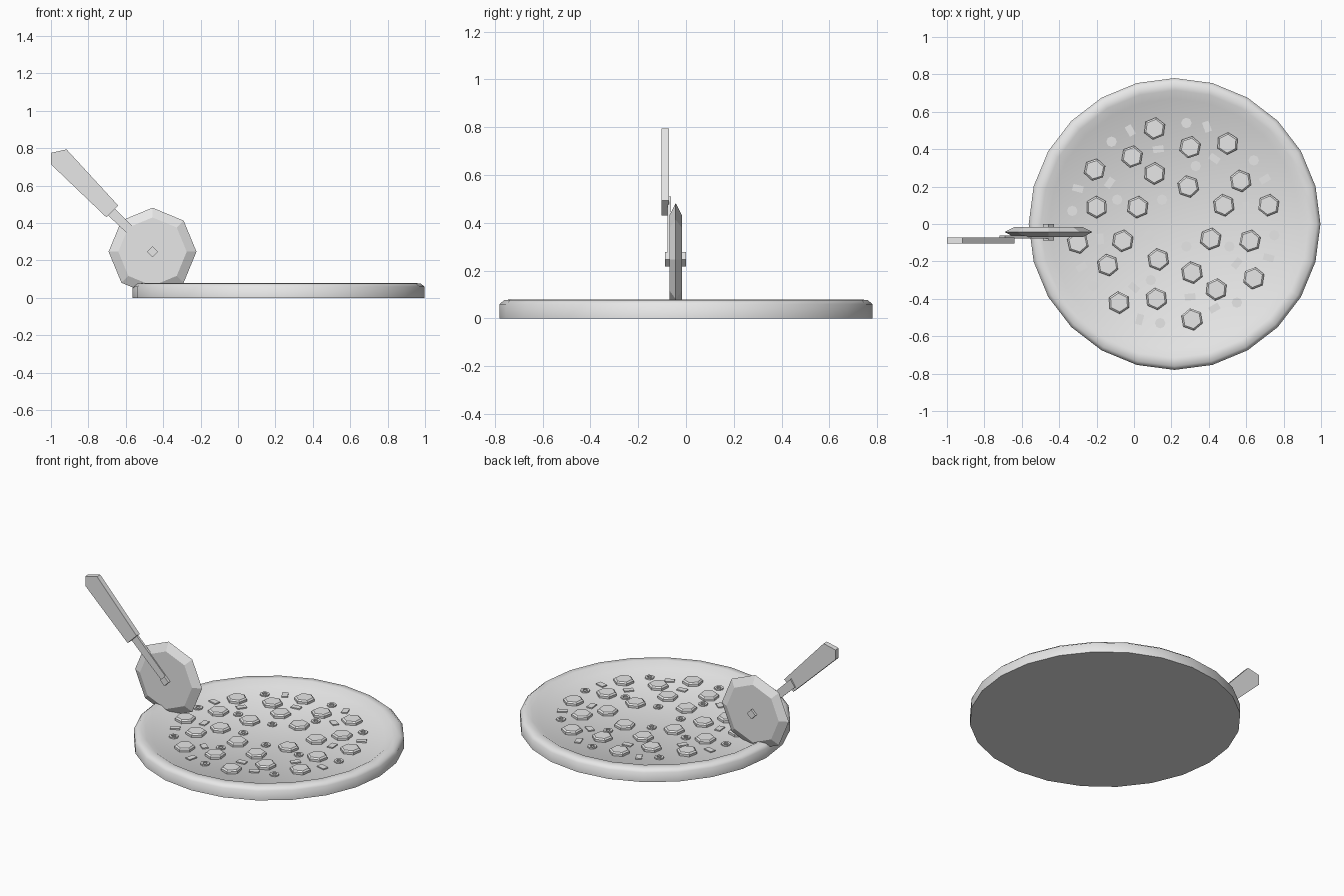
import bpy, bmesh, math, random
from mathutils import Matrix, Vector

random.seed(4)
cube = bpy.data.objects.get("Cube")
if cube:
    bpy.data.objects.remove(cube, do_unlink=True)

grey = bpy.data.materials.new("plain_grey")
grey.use_nodes = True
grey.diffuse_color = (0.8, 0.8, 0.8, 1)
grey.node_tree.nodes["Principled BSDF"].inputs["Base Color"].default_value = grey.diffuse_color

FLOOR = 0.05
CENTRE = Vector((0.217, 0, 0))


def finish(name, bm, smooth_angle=None):
    """Turn a bmesh into a named object with the shared material."""
    bmesh.ops.recalc_face_normals(bm, faces=bm.faces[:])
    mesh = bpy.data.meshes.new(name)
    bm.to_mesh(mesh)
    bm.free()
    mesh.materials.append(grey)
    obj = bpy.data.objects.new(name, mesh)
    bpy.context.collection.objects.link(obj)
    if smooth_angle:
        bpy.ops.object.select_all(action="DESELECT")
        obj.select_set(True)
        bpy.context.view_layer.objects.active = obj
        bpy.ops.object.shade_smooth_by_angle(angle=math.radians(smooth_angle))
    return obj


def lathe(bm, profile, sides, matrix, turn=0.0):
    """Stack rings of (radius, height) around local z and cap both ends."""
    rings = []
    for radius, height in profile:
        ring = []
        for i in range(sides):
            a = turn + math.tau * i / sides
            point = Vector((radius * math.cos(a), radius * math.sin(a), height))
            ring.append(bm.verts.new(matrix @ point))
        rings.append(ring)
    for low, high in zip(rings, rings[1:]):
        for i in range(sides):
            j = (i + 1) % sides
            bm.faces.new((low[i], low[j], high[j], high[i]))
    bm.faces.new(rings[0][::-1])
    bm.faces.new(rings[-1])


def plate(name, outline, y_front, y_back):
    """Extrude an x-z outline along y."""
    bm = bmesh.new()
    face = bm.faces.new([bm.verts.new((x, y_front, z)) for x, z in outline])
    new = bmesh.ops.extrude_face_region(bm, geom=[face])["geom"]
    moved = [v for v in new if isinstance(v, bmesh.types.BMVert)]
    bmesh.ops.translate(bm, verts=moved, vec=(0, y_back - y_front, 0))
    return finish(name, bm)


def on_floor(x, y):
    """Placement on the topping surface, given in hundredths."""
    return Matrix.Translation((x / 100, y / 100, FLOOR))


# Crust and base
bm = bmesh.new()
crust = [(0.78, 0), (0.78, 0.06), (0.76, 0.077), (0.715, 0.08), (0.67, FLOOR)]
lathe(bm, crust, 24, Matrix.Translation(CENTRE))
finish("pizza_base", bm, 50)

# Round meat slices with a slight taper
slices = [(11, 51), (30, 41), (50, 43), (-1, 36), (-21, 29), (11, 27), (29, 20), (57, 23),
          (48, 10), (72, 10), (-20, 9), (2, 9), (41, -8), (62, -9), (-6, -9), (-30, -10),
          (-14, -22), (13, -19), (31, -26), (64, -29), (44, -35), (-8, -42), (12, -40), (31, -51)]
bm = bmesh.new()
for x, y in slices:
    turn = math.radians(30) + random.uniform(-0.25, 0.25)
    lathe(bm, [(0.06, -0.005), (0.06, 0.014), (0.05, 0.022)], 6, on_floor(x, y), turn)
finish("meat_slices", bm)

# Olive rings
olives = [(28, 54), (-12, 44), (33, 31), (64, 34), (-9, 13), (15, 13), (-33, 7), (75, -6),
          (8, -6), (28, -12), (51, -12), (9, -30), (-22, -33), (55, -42), (14, -53)]
bm = bmesh.new()
for x, y in olives:
    ring = [(0.028, -0.005), (0.028, 0.008), (0.014, 0.008), (0.014, 0.001)]
    lathe(bm, ring, 8, on_floor(x, y))
finish("olive_rings", bm)

# Pepper pieces: position and turn in degrees
peppers = [(-2, 50, 120), (39, 52, 110), (13, 40, 8), (43, 35, -35), (-13, 22, 55), (70, 24, 30),
           (-30, 19, -15), (60, 9, 95), (-18, -8, 95), (-28, -23, 30), (55, -21, 50),
           (72, -18, -15), (0, -34, -40), (30, -39, 5), (43, -45, 30), (3, -51, 75)]
bm = bmesh.new()
for x, y, turn in peppers:
    place = on_floor(x, y) @ Matrix.Rotation(math.radians(turn), 4, "Z")
    bmesh.ops.create_cube(bm, size=1, matrix=place @ Matrix.Diagonal((0.057, 0.036, 0.014, 1)))
finish("pepper_pieces", bm)

# Cutter wheel: eight-sided disc with a sharpened rim, and a square axle
hub = Matrix.Translation((-0.457, -0.043, 0.247)) @ Matrix.Rotation(math.radians(90), 4, "X")
bm = bmesh.new()
lathe(bm, [(0.183, -0.027), (0.235, 0), (0.183, 0.027)], 8, hub)
finish("cutter_wheel", bm)
bm = bmesh.new()
lathe(bm, [(0.03, -0.042), (0.03, 0.044)], 4, hub)
finish("cutter_axle", bm)

# Cutter shaft and handle
plate("cutter_shaft", [(-0.69, 0.51), (-0.427, 0.247), (-0.457, 0.217), (-0.72, 0.465)],
      -0.077, -0.062)
plate("cutter_handle", [(-0.64, 0.493), (-0.917, 0.794), (-1, 0.775), (-1, 0.714), (-0.703, 0.43)],
      -0.103, -0.071)
